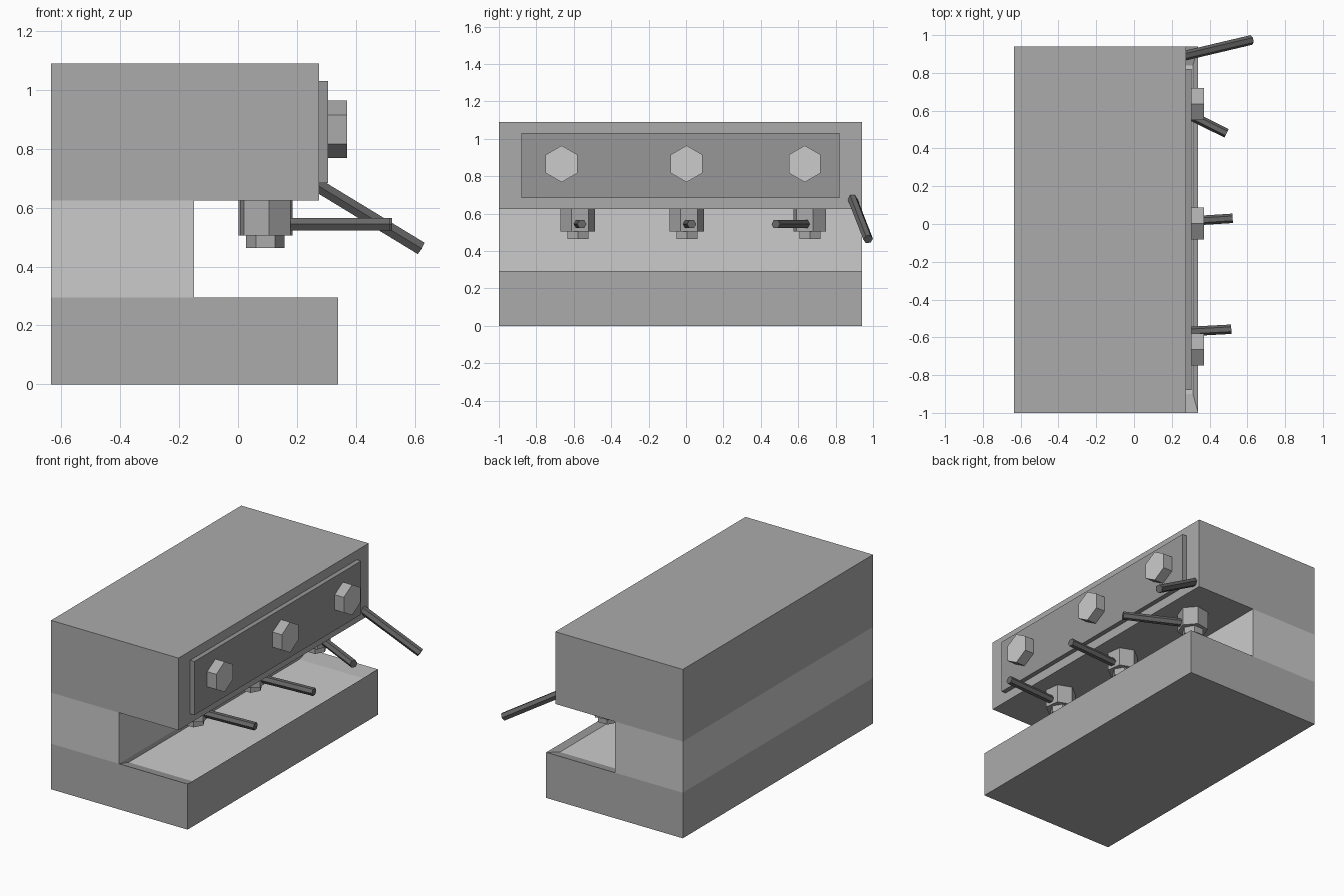
import bpy
from math import cos, sin, pi, radians
from mathutils import Vector

if "Cube" in bpy.data.objects:
    bpy.data.objects.remove(bpy.data.objects["Cube"])


def material(name, g):
    m = bpy.data.materials.new(name)
    m.diffuse_color = (g, g, g, 1)
    m.use_nodes = True
    m.node_tree.nodes["Principled BSDF"].inputs["Base Color"].default_value = m.diffuse_color
    return m


BODY = material("body_grey", 0.41)
LIGHT = material("light_grey", 0.58)
PANEL = material("panel_grey", 0.31)
DARK = material("dark_grey", 0.14)


def make(name, verts, faces, mat):
    me = bpy.data.meshes.new(name)
    me.from_pydata(verts, [], faces)
    me.materials.append(mat)
    me.update()
    ob = bpy.data.objects.new(name, me)
    bpy.context.collection.objects.link(ob)
    return ob


def rect(x0, x1, y0, y1, z):
    return [(x0, y0, z), (x1, y0, z), (x1, y1, z), (x0, y1, z)]


def sides(a, b, n):
    """Quads joining ring a to ring b (vertex offsets)."""
    return [(a + i, a + (i + 1) % n, b + (i + 1) % n, b + i) for i in range(n)]


def box(name, x, y, z, mat):
    return make(name, rect(*x, *y, z[0]) + rect(*x, *y, z[1]),
                [(3, 2, 1, 0), (4, 5, 6, 7)] + sides(0, 4, 4), mat)


def hex_bar(name, start, end, radius, point, mat):
    """Six-sided bar from start to end with a corner towards point."""
    start, end = Vector(start), Vector(end)
    d = (end - start).normalized()
    u = Vector(point)
    u = (u - d * u.dot(d)).normalized()
    v = d.cross(u)
    ring = [(u * cos(i * pi / 3) + v * sin(i * pi / 3)) * radius for i in range(6)]
    return make(name, [start + r for r in ring] + [end + r for r in ring],
                [tuple(range(5, -1, -1)), tuple(range(6, 12))] + sides(0, 6, 6), mat)


BACK, Y = -0.635, (-1.0, 0.94)

# Base with a shallow sloped tray in front of the neck
base_verts = (rect(BACK, 0.34, *Y, 0) + rect(BACK, 0.34, *Y, 0.294)
              + rect(-0.15, 0.34, *Y, 0.294)
              + rect(-0.15, 0.312, Y[0] + 0.1, Y[1] - 0.1, 0.265))
base = make("base", base_verts,
            [(3, 2, 1, 0)] + sides(0, 4, 4)
            + [(4, 8, 11, 7), (12, 13, 14, 15)]
            + [(8, 5, 13, 12), (5, 6, 14, 13), (6, 11, 15, 14), (11, 8, 12, 15)], BODY)
base.data.materials.append(LIGHT)
base.data.polygons[6].material_index = 1   # tray floor

# Neck and upper block
box("neck", (BACK, -0.15), Y, (0.294, 0.624), LIGHT)
box("upper_block", (BACK, 0.275), Y, (0.624, 1.09), BODY)

# Front panel with hexagonal knobs, lighter on their caps
box("front_panel", (0.275, 0.305), (-0.88, 0.82), (0.684, 1.03), PANEL)
for i, y in enumerate((-0.665, 0.003, 0.635)):
    knob = hex_bar(f"knob_{i + 1}", (0.30, y, 0.866), (0.37, y, 0.866), 0.098,
                   (0, 0, 1), BODY)
    knob.data.materials.append(LIGHT)
    knob.data.polygons[1].material_index = 1

# Dispensing heads with nozzles and handles
for i, (y, tip, turn) in enumerate([(-0.578, (0.515, -0.557), -22),
                                    (0.005, (0.522, 0.03), -22),
                                    (0.662, (0.49, 0.48), 10)]):
    x, a = 0.093, radians(turn)
    hex_bar(f"head_{i + 1}", (x, y, 0.624), (x, y, 0.505), 0.093,
            (cos(a), sin(a), 0), BODY)
    hex_bar(f"nozzle_{i + 1}", (x, y, 0.505), (x, y, 0.463), 0.065, (1, 0, 0), BODY)
    hex_bar(f"handle_{i + 1}", (x + 0.03, y, 0.544), (*tip, 0.544), 0.025,
            (0, 1, 0), DARK)

# Steam wand at the far end
hex_bar("steam_wand", (0.26, 0.889, 0.682), (0.62, 0.974, 0.463), 0.026, (0, 1, 0), DARK)
